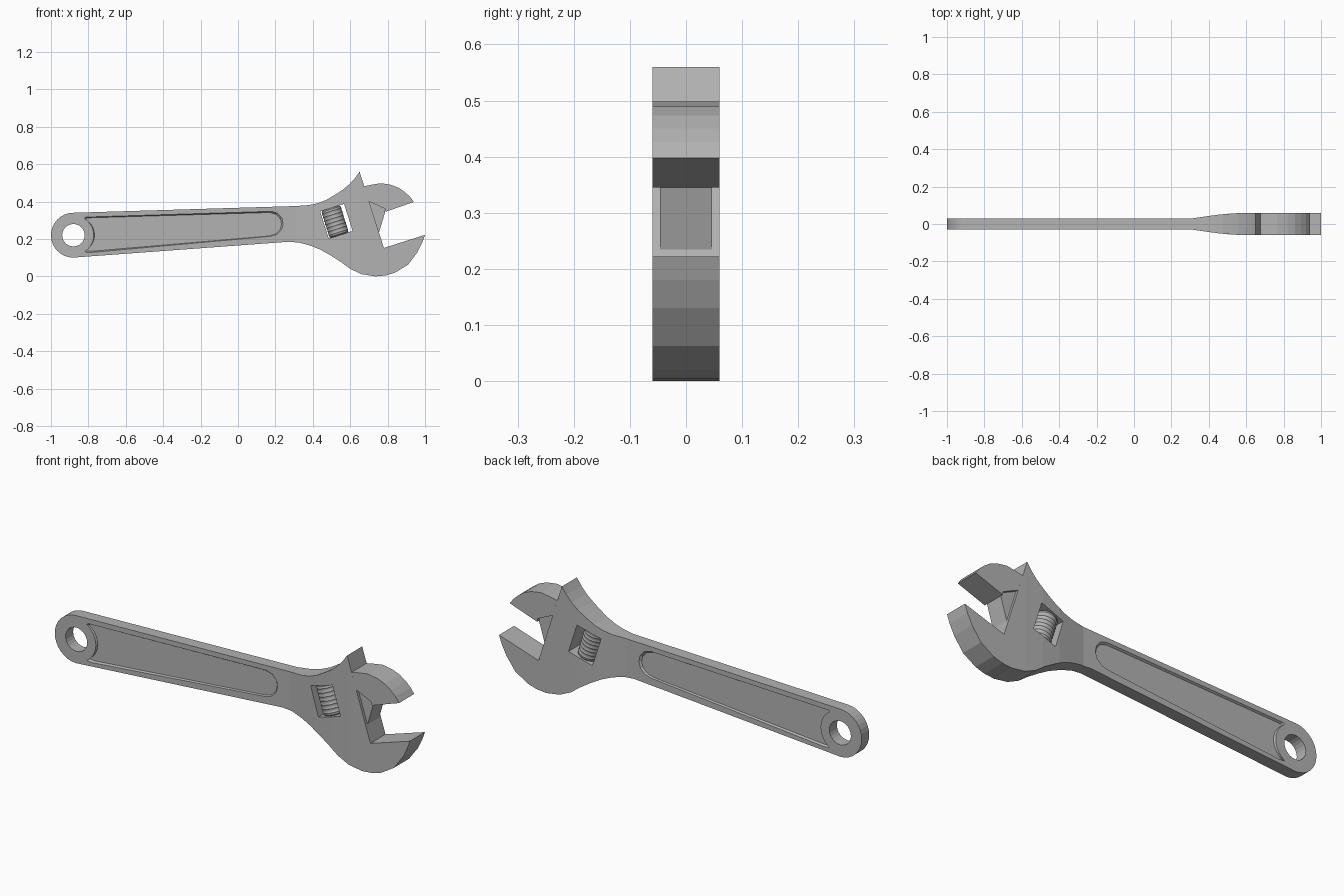
import bpy
import bmesh
from math import sin, cos, pi, radians
from mathutils import Matrix, Vector

if "Cube" in bpy.data.objects:
    bpy.data.objects.remove(bpy.data.objects["Cube"], do_unlink=True)

steel = bpy.data.materials.new("brushed steel grey")
steel.use_nodes = True
GREY = (0.45, 0.45, 0.45, 1)
steel.diffuse_color = GREY
bsdf = steel.node_tree.nodes["Principled BSDF"]
bsdf.inputs["Base Color"].default_value = GREY
bsdf.inputs["Roughness"].default_value = 0.6

TILT = radians(17.5)          # lean of the jaw slide
HOLE = (-0.88, 0.22)


def arc(centre, radius, start, end, steps):
    """Points of a circle arc in the x-z plane, angles in degrees."""
    angles = [radians(start + (end - start) * i / steps) for i in range(steps + 1)]
    return [(centre[0] + radius * cos(a), centre[1] + radius * sin(a)) for a in angles]


def finish(name, bm):
    bmesh.ops.recalc_face_normals(bm, faces=bm.faces)
    mesh = bpy.data.meshes.new(name)
    bm.to_mesh(mesh)
    bm.free()
    mesh.materials.append(steel)
    obj = bpy.data.objects.new(name, mesh)
    bpy.context.collection.objects.link(obj)
    return obj


def prism(points, y0, y1, shrink=(1, 1)):
    """Closed prism from an x-z outline; shrink scales the y1 end."""
    bm = bmesh.new()
    cx = sum(p[0] for p in points) / len(points)
    cz = sum(p[1] for p in points) / len(points)
    near = [bm.verts.new((x, y0, z)) for x, z in points]
    far = [bm.verts.new((cx + (x - cx) * shrink[0], y1, cz + (z - cz) * shrink[1]))
           for x, z in points]
    bm.faces.new(near)
    bm.faces.new(far[::-1])
    n = len(points)
    for i in range(n):
        bm.faces.new((near[i], far[i], far[(i + 1) % n], near[(i + 1) % n]))
    return bm


def cut(obj, cutter):
    cutter.hide_render = True
    mod = obj.modifiers.new("cut", "BOOLEAN")
    mod.operation = "DIFFERENCE"
    mod.solver = "EXACT"
    mod.object = cutter
    bpy.context.view_layer.objects.active = obj
    bpy.ops.object.modifier_apply(modifier=mod.name)
    bpy.data.objects.remove(cutter, do_unlink=True)


def half_thickness(x):
    """Thin handle swelling into the thick head."""
    stations = [(0.31, 0.03), (0.38, 0.04), (0.46, 0.051), (0.56, 0.0585), (0.66, 0.06)]
    if x <= stations[0][0]:
        return stations[0][1]
    for (xa, ya), (xb, yb) in zip(stations, stations[1:]):
        if x <= xb:
            return ya + (yb - ya) * (x - xa) / (xb - xa)
    return stations[-1][1]


# Handle and fixed jaw in one outline
lower = [(0.27, 0.185), (0.33, 0.18), (0.385, 0.165), (0.44, 0.143), (0.49, 0.115),
         (0.55, 0.077), (0.6, 0.04), (0.66, 0.012), (0.735, 0), (0.79, 0.005),
         (0.84, 0.02), (0.91, 0.063), (0.96, 0.13), (0.985, 0.18), (1, 0.222)]
slide = [(0.78, 0.152), (0.65, 0.56)]
upper = [(0.625, 0.525), (0.595, 0.492), (0.56, 0.463), (0.52, 0.437), (0.475, 0.41),
         (0.43, 0.392), (0.38, 0.381), (0.31, 0.376)]
bm = prism(arc(HOLE, 0.12, 92, 268, 16) + lower + slide + upper, -0.06, 0.06)
for x in (0.31, 0.38, 0.46, 0.56, 0.66):
    bmesh.ops.bisect_plane(bm, geom=bm.verts[:] + bm.edges[:] + bm.faces[:],
                           plane_co=(x, 0, 0), plane_no=(1, 0, 0), dist=1e-5)
for v in bm.verts:
    v.co.y = half_thickness(v.co.x) * (1 if v.co.y > 0 else -1)
body = finish("handle_and_fixed_jaw", bm)

# Hanging hole
cut(body, finish("hole_cutter", prism(arc(HOLE, 0.06, 0, 345, 23), -0.1, 0.1)))

# Sunken panel on both faces of the handle
panel = arc(HOLE, 0.108, -58, 58, 10) + [(-0.815, 0.318), (0.18, 0.349)]
panel += [(0.215, 0.338), (0.238, 0.31), (0.243, 0.28), (0.235, 0.25), (0.21, 0.225),
          (0.175, 0.214), (-0.79, 0.126)]
for side in (-1, 1):
    cut(body, finish("panel_cutter", prism(panel, side * 0.032, side * 0.02, (0.985, 0.93))))

# Window for the adjusting screw, leaning with the slide
lean = Matrix.Rotation(-TILT, 4, "Y")
screw_centre = Vector((0.526, 0, 0.295))


def leaning(u, w):
    p = screw_centre + lean @ Vector((u, 0, w))
    return p.x, p.z


window = [leaning(u, w) for u, w in
          ((-0.067, -0.076), (0.067, -0.076), (0.067, 0.076), (-0.067, 0.076))]
cut(body, finish("window_cutter", prism(window, -0.1, 0.1)))

# Adjusting screw: ridged barrel lathed round the leaning axis
bm = bmesh.new()
profile = [(0.0, -0.077), (0.046, -0.077), (0.053, -0.07)]
for i in range(7):
    w = -0.06 + i * 0.02
    profile += [(0.053, w - 0.004), (0.055, w), (0.053, w + 0.004)]
profile += [(0.053, 0.07), (0.046, 0.077), (0.0, 0.077)]
verts = [bm.verts.new((r, 0, w)) for r, w in profile]
edges = [bm.edges.new(pair) for pair in zip(verts, verts[1:])]
bmesh.ops.spin(bm, geom=verts + edges, cent=(0, 0, 0), axis=(0, 0, 1),
               angle=2 * pi, steps=28, use_duplicate=False)
bmesh.ops.remove_doubles(bm, verts=bm.verts, dist=1e-4)
bmesh.ops.transform(bm, verts=bm.verts, matrix=Matrix.Translation(
    screw_centre + lean @ Vector((-0.008, 0, 0))) @ lean)
screw = finish("adjusting_screw", bm)
screw.select_set(True)
bpy.context.view_layer.objects.active = screw
bpy.ops.object.shade_smooth_by_angle(angle=radians(35))

# Movable jaw with its curved back
jaw = [(0.675, 0.482), (0.701, 0.4), (0.785, 0.362), (0.788, 0.345), (0.94, 0.398),
       (0.92, 0.425), (0.893, 0.45), (0.86, 0.473), (0.82, 0.489), (0.765, 0.498),
       (0.72, 0.491)]
finish("movable_jaw", prism(jaw, -0.06, 0.06))

# Thinner sliding rack under the movable jaw
rack = [(0.69, 0.42), (0.78, 0.37), (0.787, 0.345), (0.753, 0.232), (0.73, 0.27)]
finish("jaw_rack", prism(rack, -0.046, 0.046))
